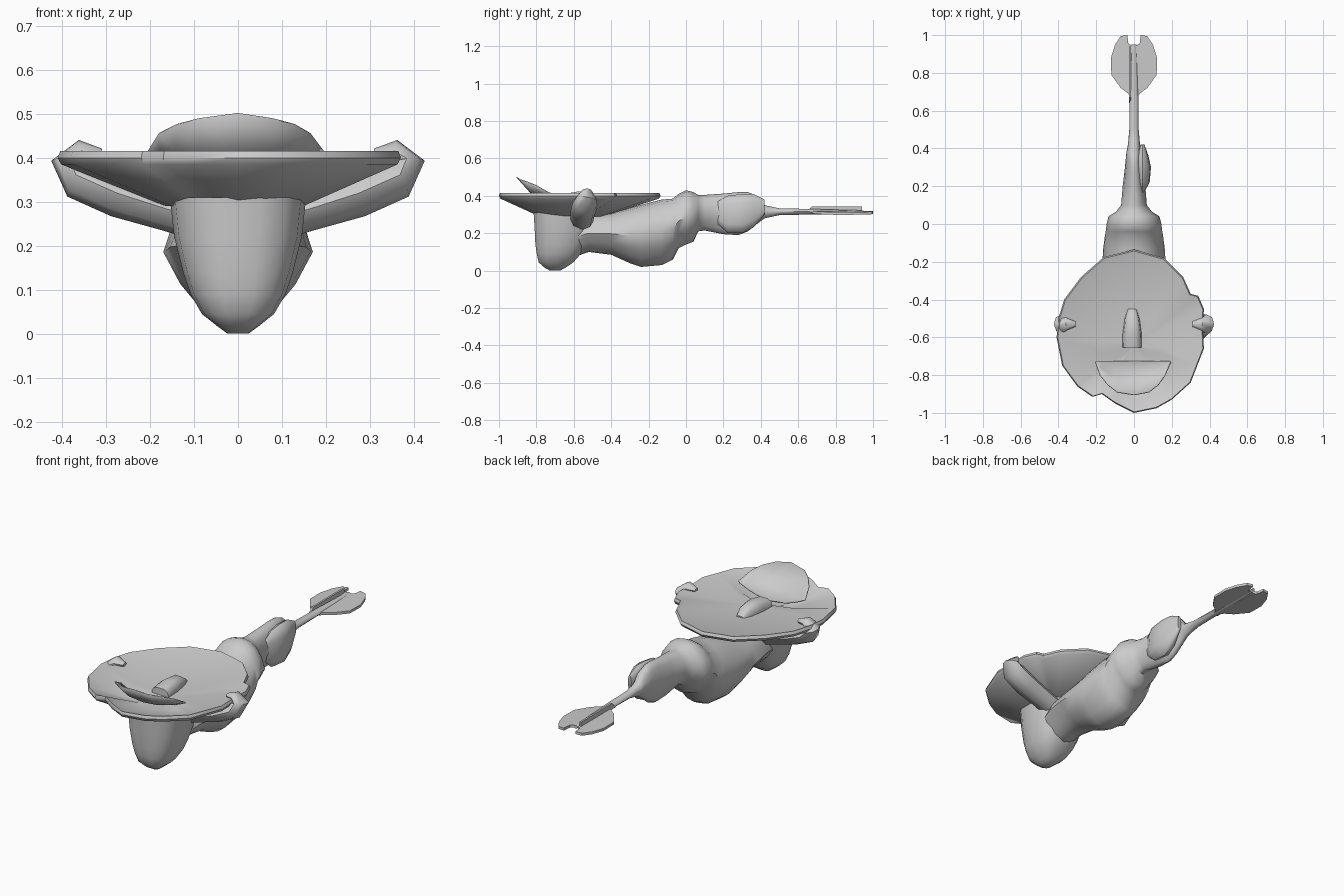
import bpy, math
from math import sin, cos, pi, radians
from mathutils import Vector

if "Cube" in bpy.data.objects:
    bpy.data.objects.remove(bpy.data.objects["Cube"])

gray = bpy.data.materials.new("plain gray")
gray.diffuse_color = (0.6, 0.6, 0.6, 1)
gray.use_nodes = True
gray.node_tree.nodes["Principled BSDF"].inputs["Base Color"].default_value = gray.diffuse_color


def make(name, verts, faces, angle=40):
    me = bpy.data.meshes.new(name)
    me.from_pydata([tuple(v) for v in verts], [], faces)
    ob = bpy.data.objects.new(name, me)
    bpy.context.collection.objects.link(ob)
    me.materials.append(gray)
    bpy.ops.object.select_all(action='DESELECT')
    ob.select_set(True)
    bpy.context.view_layer.objects.active = ob
    bpy.ops.object.mode_set(mode='EDIT')
    bpy.ops.mesh.select_all(action='SELECT')
    bpy.ops.mesh.normals_make_consistent(inside=False)
    bpy.ops.object.mode_set(mode='OBJECT')
    bpy.ops.object.shade_smooth_by_angle(angle=radians(angle))
    return ob


def bridge(name, rings, angle=40):
    """Skin equal-sized rings and cap both ends."""
    n = len(rings[0])
    verts = [v for r in rings for v in r]
    faces = [(k*n+i, k*n+(i+1) % n, (k+1)*n+(i+1) % n, (k+1)*n+i)
             for k in range(len(rings)-1) for i in range(n)]
    faces += [tuple(range(n)), tuple(range((len(rings)-1)*n, len(rings)*n))]
    return make(name, verts, faces, angle)


def power(c, e):
    return math.copysign(abs(c)**e, c)


def loft_y(name, secs, n=14, x0=0, e=0.85, angle=50, taper=0, roof=0):
    """Sections: y, bottom z, top z, half width. Taper narrows the underside, roof the top."""
    rings = []
    for y, lo, hi, w in secs:
        ring = []
        for i in range(n):
            c, s = power(cos(2*pi*i/n), e), power(sin(2*pi*i/n), e)
            ring.append((x0+w*c*(1+taper*min(s, 0)-roof*max(s, 0)), y, (lo+hi)/2+(hi-lo)/2*s))
        rings.append(ring)
    return bridge(name, rings, angle)


# Body tapering into the thin tail shaft
loft_y("body", [
    (-.76, .10, .27, .06), (-.62, .065, .28, .11), (-.52, .10, .30, .135), (-.40, .085, .31, .155),
    (-.30, .04, .335, .165), (-.24, .02, .352, .17), (-.13, .03, .38, .163),
    (-.07, .06, .385, .155), (-.04, .12, .41, .15), (0, .14, .43, .145),
    (.04, .155, .42, .135), (.065, .21, .405, .095), (.10, .215, .405, .068),
    (.20, .195, .412, .06), (.28, .19, .42, .05), (.33, .21, .42, .045),
    (.38, .25, .40, .04), (.42, .28, .35, .032), (.50, .297, .333, .025),
    (.66, .30, .33, .024), (.95, .306, .322, .014)], 16, taper=.4, roof=.2)

# Bulge on the side of the hind part
loft_y("side_bulge", [(.17, .25, .37, .01), (.22, .205, .40, .038), (.30, .20, .41, .045),
                      (.36, .23, .41, .032), (.42, .30, .38, .01)], 12, .045)

# Front snout hanging down: z, front y, back y, half width
rings = []
for z, yf, yb, w in [(.001, -.73, -.67, .025), (.018, -.76, -.64, .048), (.045, -.79, -.60, .082),
                     (.09, -.80, -.56, .108), (.14, -.808, -.53, .125), (.22, -.812, -.50, .145),
                     (.31, -.818, -.48, .155)]:
    rings.append([(w*power(cos(2*pi*i/14), .75), (yf+yb)/2+(yb-yf)/2*power(sin(2*pi*i/14), .75), z)
                  for i in range(14)])
bridge("snout", rings, 50)

# Shallow dish with a chipped rim, hollowed deeper at the front
rim = [(0, -1), (.12, -.975), (.2, -.93), (.3, -.84), (.335, -.75), (.37, -.66), (.365, -.55),
       (.37, -.45), (.34, -.38), (.3, -.37), (.26, -.28), (.16, -.18), (0, -.135), (-.16, -.175),
       (-.28, -.28), (-.37, -.4), (-.4, -.5), (-.41, -.6), (-.38, -.75), (-.3, -.86),
       (-.22, -.915), (-.17, -.9), (-.1, -.95)]
rings = []
for s, z in [(.1, .288), (.4, .29), (.98, .385), (1, .40), (.985, .415), (.95, .41), (.4, .378), (.08, .372)]:
    cy = -.57-.07*(1-s)
    rings.append([(x*s, cy+(y+.57)*s, z-.03*(z == .378 and y < -.8)) for x, y in rim])
bridge("dish", rings)

# Raised block in the middle of the dish
loft_y("dish_block", [(-.655, .32, .41, .052), (-.58, .32, .425, .05), (-.50, .32, .42, .04),
                      (-.45, .33, .385, .025)], 10, -.01, .7)

# Hollow half-moon flap leaning forward
arc = [(-.205, -.73, .415), (-.18, -.80, .455), (-.14, -.85, .475), (-.09, -.89, .488), (0, -.905, .50),
       (.08, -.89, .488), (.13, -.85, .475), (.165, -.80, .455), (.195, -.73, .415)]
base = [(x*.97, -.725, .415-.055*(1-(x/.205)**2)) for x, y, z in arc]
mid = [((x+u)/2, (y+v)/2, w+.28*(z-w)) for (x, y, z), (u, v, w) in zip(arc, base)]
n = len(arc)
flap = make("half_moon_flap", arc+mid+base,
            [(k*n+i, k*n+i+1, k*n+n+i+1, k*n+n+i) for k in (0, 1) for i in range(n-1)])
mod = flap.modifiers.new("thickness", 'SOLIDIFY')
mod.thickness = .005
mod.offset = 0

# Arms reaching out to grip the rim: x, y, z, radius
arm = [(.09, -.56, .262, .055), (.16, -.555, .283, .055), (.27, -.55, .318, .06), (.36, -.54, .356, .058),
       (.384, -.53, .39, .045), (.355, -.53, .416, .028), (.31, -.53, .41, .012)]
for side, label in ((1, "right"), (-1, "left")):
    rings = []
    for k, (x, y, z, r) in enumerate(arm):
        a, b = arm[max(k-1, 0)], arm[min(k+1, len(arm)-1)]
        t = (Vector(b[:3])-Vector(a[:3])).normalized()
        u = Vector((0, 1, 0))
        u = (u-t*u.dot(t)).normalized()
        v = t.cross(u)
        ring = [Vector((x, y, z))+u*r*1.15*cos(pi*i/4)+v*r*.9*sin(pi*i/4) for i in range(8)]
        rings.append([(side*p.x, p.y, p.z) for p in ring])
    bridge(label+"_arm", rings, 50)

# Two thin tail fins with a slot between them, drooping slightly outward
fin = [(.01, .66), (.03, .69), (.07, .72), (.12, .79), (.122, .88), (.10, .95), (.07, .995),
       (.035, 1), (.03, .955), (.01, .945)]
for side, label in ((1, "right"), (-1, "left")):
    rings = [[(side*x, y, z-.06*x) for x, y in fin] for z in (.306, .32)]
    bridge(label+"_fin", rings, 35)

# Low upright ridge along the fins
bridge("fin_ridge", [[(x, .64, .31), (x, .94, .31), (x, .94, .342), (x, .67, .342)] for x in (-.026, -.016)], 30)
